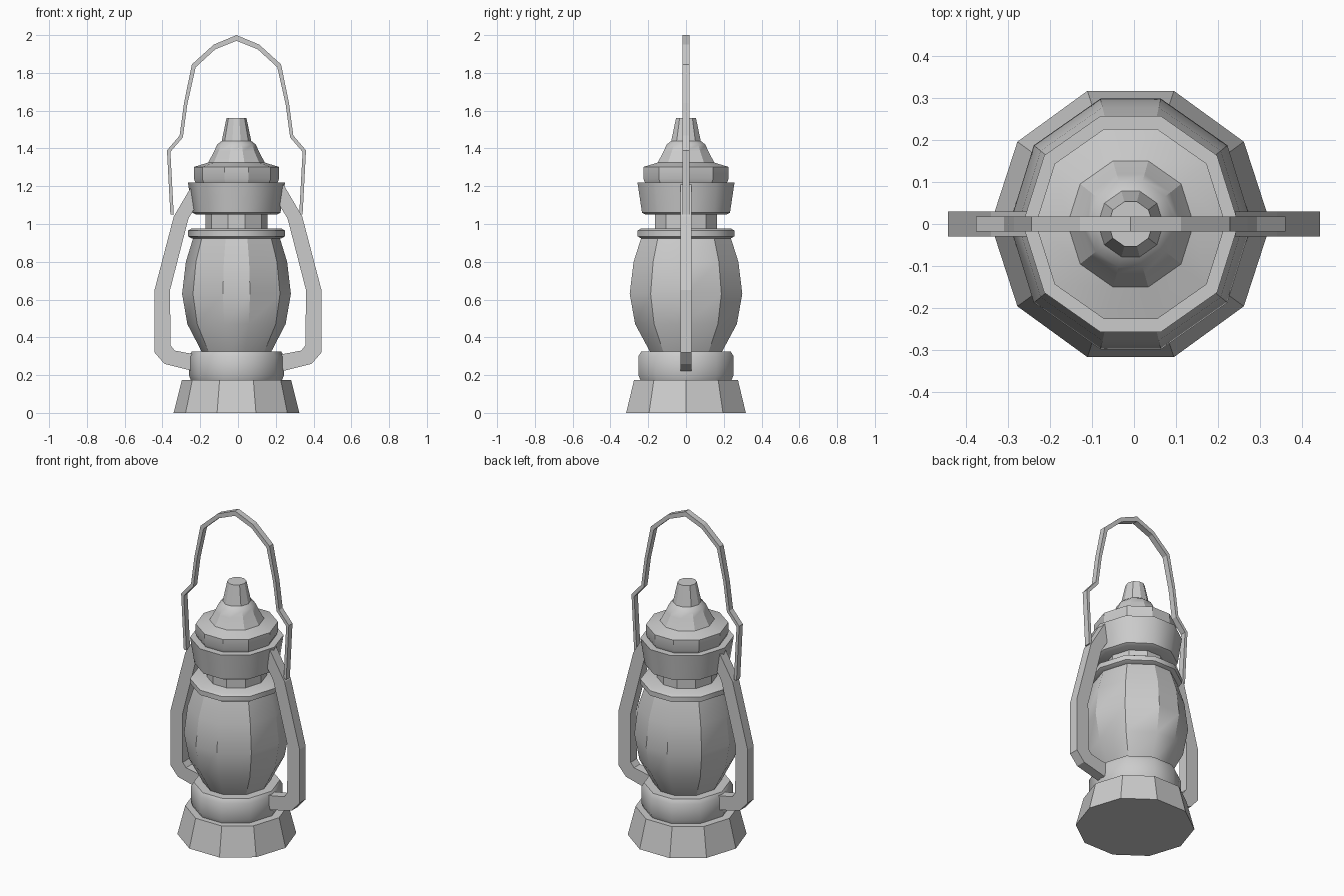
import bpy, bmesh, math

if "Cube" in bpy.data.objects:
    bpy.data.objects.remove(bpy.data.objects["Cube"])

CX = -0.008

# cross-sections (quarter outline, unit radius): regular decagon and a rounder, front-flattened one
REGULAR = [(1, 0), (0.809, 0.588), (0.309, 0.951)]
ROUND = [(1, 0), (0.8, 0.635), (0.28, 1.0)]
GLOBE = [(1, 0), (0.8, 0.65), (0.25, 1.035)]


def full_section(q):
    a = q + [(-x, y) for x, y in reversed(q)]
    return a + [(x, -y) for x, y in reversed(a[1:-1])]


def finish(name, bm, angle):
    bmesh.ops.recalc_face_normals(bm, faces=bm.faces)
    me = bpy.data.meshes.new(name)
    bm.to_mesh(me)
    bm.free()
    ob = bpy.data.objects.new(name, me)
    bpy.context.collection.objects.link(ob)
    bpy.ops.object.select_all(action='DESELECT')
    ob.select_set(True)
    bpy.context.view_layer.objects.active = ob
    if angle:
        bpy.ops.object.shade_smooth_by_angle(angle=math.radians(angle))
    return ob


def loft(rings, bm):
    for a, b in zip(rings, rings[1:]):
        n = len(a)
        for i in range(n):
            bm.faces.new((a[i], a[(i + 1) % n], b[(i + 1) % n], b[i]))
    bm.faces.new(rings[0])
    bm.faces.new(rings[-1])


def stack(name, profile, quarter, angle=30):
    """Ten-sided body from (radius, z) pairs."""
    bm = bmesh.new()
    sec = full_section(quarter)
    loft([[bm.verts.new((CX + r * x, r * y, z)) for x, y in sec] for r, z in profile], bm)
    return finish(name, bm, angle)


def strip(name, outer, inner, half_y, sx=1, cx=0.0):
    """Rectangular bar in the xz plane between two edge lines."""
    bm = bmesh.new()
    rings = []
    for (ox, oz), (ix, iz) in zip(outer, inner):
        rings.append([bm.verts.new((cx + sx * x, y, z)) for x, z, y in (
            (ox, oz, -half_y), (ox, oz, half_y), (ix, iz, half_y), (ix, iz, -half_y))])
    loft(rings, bm)
    return finish(name, bm, 0)


# base and fuel tank
stack("base", [(0.333, 0), (0.289, 0.175)], REGULAR, 0)
stack("tank", [(0.24, 0.17), (0.252, 0.2), (0.252, 0.3), (0.237, 0.325)], ROUND, 40)

# glass globe
stack("globe", [(0.182, 0.32), (0.26, 0.47), (0.288, 0.63), (0.268, 0.8), (0.228, 0.93)], GLOBE, 33)

# collar, neck and cap
stack("collar", [(0.235, 0.923), (0.257, 0.935), (0.257, 0.965), (0.24, 0.975)], ROUND, 40)
stack("neck", [(0.165, 0.97), (0.165, 1.065)], ROUND, 0)
stack("cap", [(0.215, 1.05), (0.233, 1.06), (0.257, 1.22)], ROUND, 40)

# chimney crown
stack("crown", [(0.215, 1.215), (0.226, 1.24), (0.226, 1.302), (0.15, 1.325), (0.118, 1.385),
                (0.103, 1.42), (0.078, 1.44), (0.053, 1.56)], ROUND, 30)

# side arms
arm_outer = [(0.24, 0.222), (0.39, 0.26), (0.442, 0.32), (0.442, 0.65), (0.34, 1.04), (0.24, 1.21)]
arm_inner = [(0.22, 0.308), (0.335, 0.33), (0.357, 0.358), (0.36, 0.65), (0.262, 1.03), (0.2, 1.13)]
for label, s in (("right", 1), ("left", -1)):
    strip("arm_" + label, arm_outer, arm_inner, 0.03, s)

# carrying handle
half_out = [(0.350, 1.05), (0.368, 1.39), (0.301, 1.468), (0.278, 1.64), (0.236, 1.845), (0.12, 1.95)]
half_in = [(0.332, 1.05), (0.350, 1.382), (0.284, 1.458), (0.260, 1.635), (0.216, 1.83), (0.112, 1.925)]
strip("handle",
      half_out + [(0, 2.0)] + [(-x, z) for x, z in reversed(half_out)],
      half_in + [(0, 1.97)] + [(-x, z) for x, z in reversed(half_in)],
      0.018, 1, CX)
